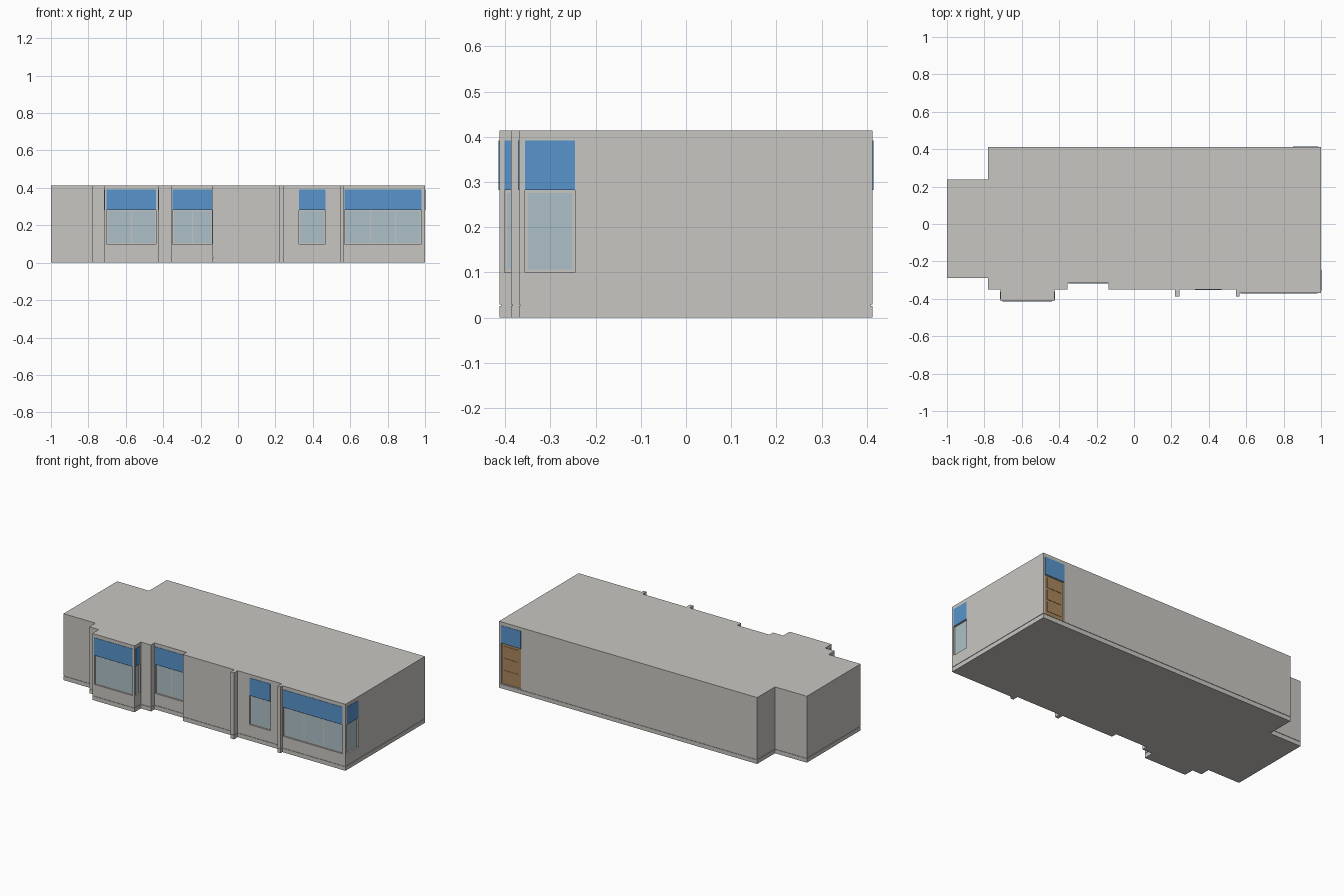
import bpy, bmesh
from mathutils import Matrix, Vector

if "Cube" in bpy.data.objects:
    bpy.data.objects.remove(bpy.data.objects["Cube"])


def material(name, r, g, b):
    m = bpy.data.materials.new(name)
    m.diffuse_color = (r, g, b, 1)
    m.use_nodes = True
    m.node_tree.nodes["Principled BSDF"].inputs["Base Color"].default_value = m.diffuse_color
    return m


WALL = material("warm_grey_wall", 0.58, 0.565, 0.535)
BLUE = material("blue_panel", 0.098, 0.296, 0.604)
GLASS = material("pale_blue_glass", 0.418, 0.527, 0.571)
WOOD = material("brown_door", 0.40, 0.235, 0.11)


def make_object(name, bm, mat):
    bmesh.ops.recalc_face_normals(bm, faces=bm.faces)
    me = bpy.data.meshes.new(name)
    bm.to_mesh(me)
    bm.free()
    me.materials.append(mat)
    ob = bpy.data.objects.new(name, me)
    bpy.context.collection.objects.link(ob)
    return ob


# Building shell: stepped footprint lofted up, with a thin groove above the plinth
outline = [(-1, .238), (-1, -.29), (-.78, -.29), (-.78, -.35), (-.715, -.35), (-.715, -.413),
           (-.425, -.413), (-.425, -.35), (-.355, -.35), (-.355, -.315), (-.135, -.315),
           (-.135, -.35), (.22, -.35), (.22, -.387), (.243, -.387), (.243, -.35), (.545, -.35),
           (.545, -.387), (.565, -.387), (.565, -.37), (1, -.37), (1, .413), (-.78, .413),
           (-.78, .238)]


def ring(bm, z, inset):
    """One level of the outline, moved inwards by inset."""
    verts = []
    for i, p in enumerate(outline):
        p, prev, nxt = Vector(p), Vector(outline[i - 1]), Vector(outline[(i + 1) % len(outline)])
        a, b = (p - prev).normalized(), (nxt - p).normalized()
        q = p + inset * Vector((-a.y - b.y, a.x + b.x))
        verts.append(bm.verts.new((q.x, q.y, z)))
    return verts


bm = bmesh.new()
levels = [(0, 0), (.025, 0), (.025, .003), (.029, .003), (.029, 0), (.414, 0)]
rings = [ring(bm, z, d) for z, d in levels]
n = len(outline)
for lo, hi in zip(rings, rings[1:]):
    for i in range(n):
        j = (i + 1) % n
        bm.faces.new((lo[i], lo[j], hi[j], hi[i]))
bm.faces.new(rings[0][::-1])
bm.faces.new(rings[-1])
shell = make_object("building_shell", bm, WALL)

# Wall directions: (along wall, outward)
DIRS = {"front": ((1, 0), (0, -1)), "back": ((1, 0), (0, 1)),
        "right": ((0, 1), (1, 0)), "left": ((0, 1), (-1, 0))}
cutters = bmesh.new()


def add_box(bm, side, plane, u0, u1, z0, z1, d0, d1):
    """Box on a wall: u along it, z up, d outward from the wall plane."""
    along, out = (Vector((*v, 0)) for v in DIRS[side])
    base = out * (plane * (out.x + out.y))
    centre = base + along * (u0 + u1) / 2 + out * (d0 + d1) / 2 + Vector((0, 0, (z0 + z1) / 2))
    size = along * (u1 - u0) + out * (d1 - d0) + Vector((0, 0, z1 - z0))
    m = Matrix.Translation(centre) @ Matrix.Diagonal((abs(size.x), abs(size.y), abs(size.z), 1))
    bmesh.ops.create_cube(bm, size=1, matrix=m)


DEPTH = .010
Z0, Z1, Z2 = .10, .282, .392      # sill, head, top of blue panel


def blue_panel(name, side, plane, u0, u1):
    bm = bmesh.new()
    add_box(bm, side, plane, u0, u1, Z1, Z2, -.002, .002)
    make_object(name + "_blue_panel", bm, BLUE)


def window(name, side, plane, u0, u1, panes):
    """Recessed opening with glass panes and a blue panel above."""
    add_box(cutters, side, plane, u0, u1, Z0, Z1, -DEPTH, .02)
    blue_panel(name, side, plane, u0, u1)
    bm = bmesh.new()
    gap = .006
    step = (u1 - u0 - gap) / panes
    for i in range(panes):
        a = u0 + gap + i * step
        add_box(bm, side, plane, a, a + step - gap, Z0 + gap, Z1 - gap, -DEPTH - .002, -DEPTH + .002)
    make_object(name + "_glass", bm, GLASS)


# Windows
window("bay_window", "front", -.413, -.702, -.438, 2)
window("bay_right_window", "right", -.425, -.402, -.36, 1)
window("bay_left_window", "left", -.715, -.402, -.36, 1)
window("recess_window", "front", -.315, -.349, -.139, 2)
window("narrow_window", "front", -.35, .325, .468, 1)
window("corner_window", "front", -.37, .57, .98, 3)
window("corner_side_window", "right", 1, -.356, -.246, 1)

# Back door with blue panel above
add_box(cutters, "back", .413, .85, .986, .031, Z1, -DEPTH, .02)
blue_panel("back_door", "back", .413, .85, .986)
bm = bmesh.new()
add_box(bm, "back", .413, .853, .983, .031, Z1 - .003, -DEPTH - .002, -.005)
for z in (.085, .16, .235):       # raised door panels
    add_box(bm, "back", .413, .868, .968, z - .03, z + .03, -.006, -.003)
make_object("back_door", bm, WOOD)

# Cut the recesses into the shell
cutter = make_object("opening_cutter", cutters, WALL)
cutter.hide_render = True
cutter.hide_viewport = False
cutter.display_type = 'WIRE'
mod = shell.modifiers.new("openings", 'BOOLEAN')
mod.operation = 'DIFFERENCE'
mod.solver = 'EXACT'
mod.object = cutter
bpy.context.view_layer.objects.active = shell
bpy.ops.object.modifier_apply(modifier=mod.name)
bpy.data.objects.remove(cutter)
